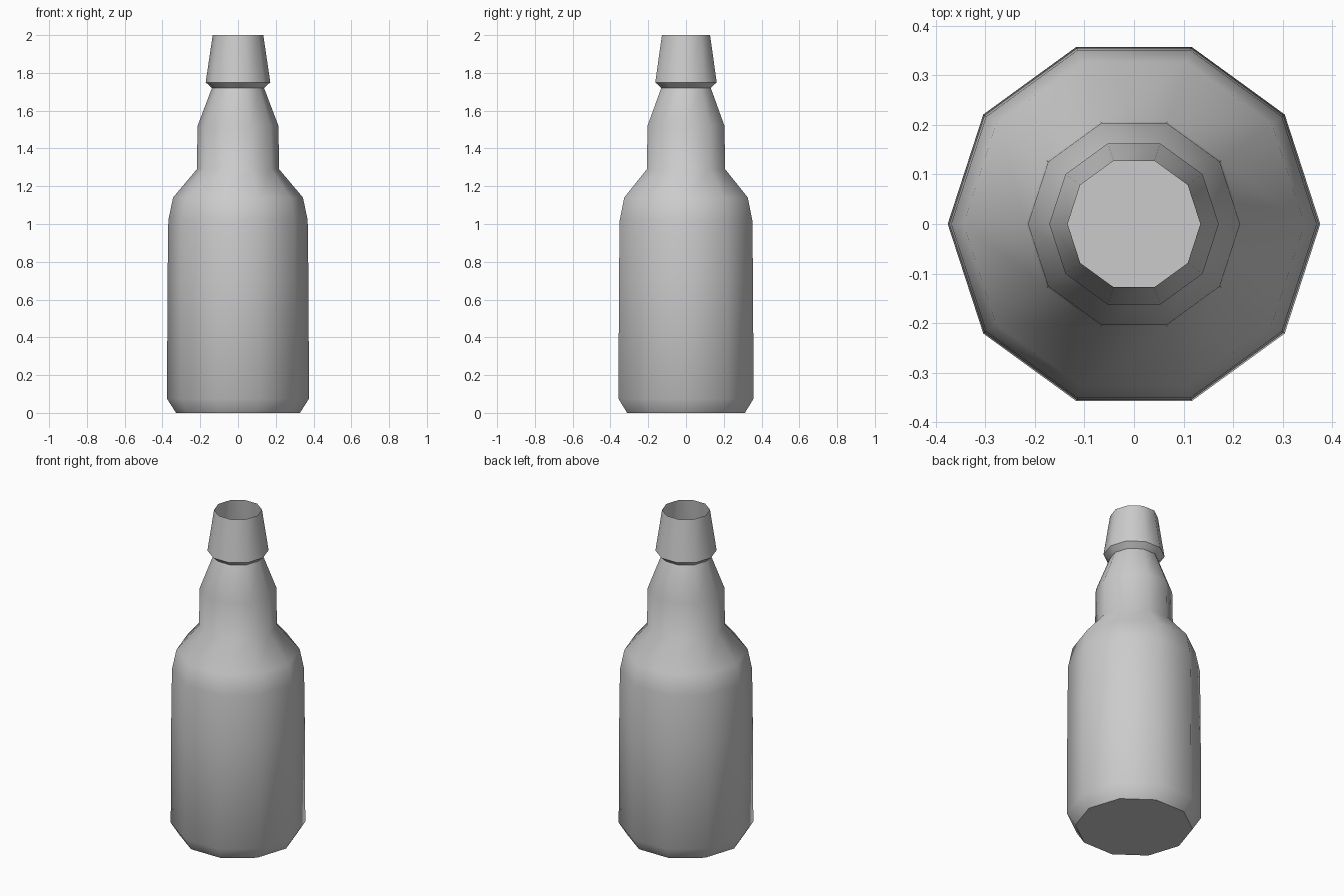
import bpy, bmesh
from math import cos, sin, pi, radians

if "Cube" in bpy.data.objects:
    bpy.data.objects.remove(bpy.data.objects["Cube"])

SIDES = 10

# Bottle outline from base to open mouth: (radius, height)
PROFILE = [(0.328, 0.0), (0.376, 0.075), (0.373, 0.71), (0.369, 1.02),
           (0.344, 1.14), (0.218, 1.29), (0.214, 1.52), (0.138, 1.72),
           (0.171, 1.75), (0.134, 2.0)]

bm = bmesh.new()
rings = [[bm.verts.new((r * cos(2 * pi * i / SIDES), r * sin(2 * pi * i / SIDES), z))
          for i in range(SIDES)] for r, z in PROFILE]

# Walls
for low, high in zip(rings, rings[1:]):
    for i in range(SIDES):
        j = (i + 1) % SIDES
        bm.faces.new((low[i], low[j], high[j], high[i]))

# Flat base; the mouth stays open
bm.faces.new(rings[0][::-1])

mesh = bpy.data.meshes.new("bottle")
bm.to_mesh(mesh)
bm.free()
bottle = bpy.data.objects.new("bottle", mesh)
bpy.context.collection.objects.link(bottle)

# Smooth walls with crisp base rim and lip collar
bpy.context.view_layer.objects.active = bottle
bottle.select_set(True)
bpy.ops.object.shade_smooth_by_angle(angle=radians(45))
